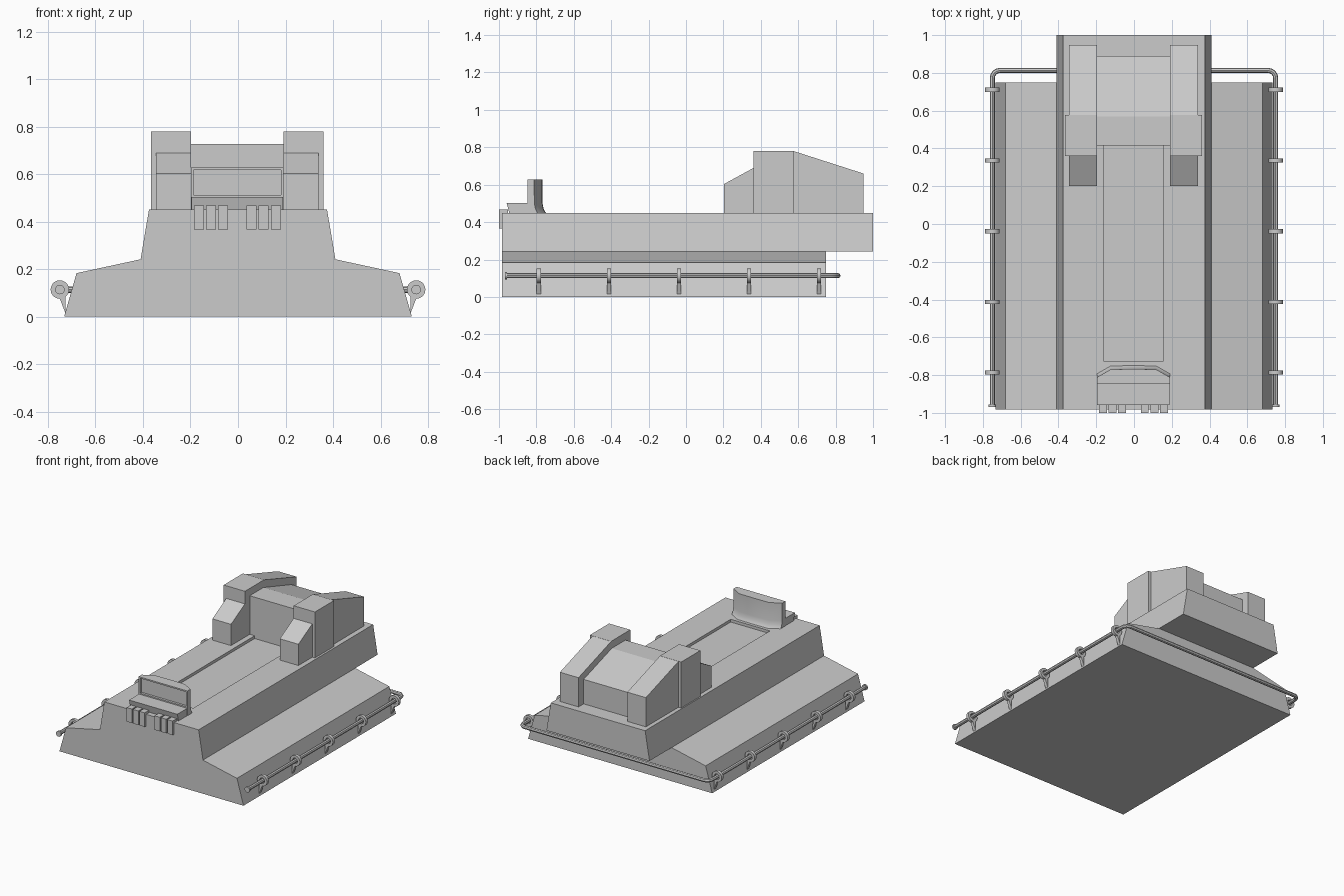
import bpy, bmesh, math
from mathutils import Vector

if "Cube" in bpy.data.objects:
    bpy.data.objects.remove(bpy.data.objects["Cube"])


def loft(name, loops):
    """Closed solid from a list of matching point loops."""
    bm = bmesh.new()
    rows = [[bm.verts.new(p) for p in loop] for loop in loops]
    n = len(rows[0])
    for a, b in zip(rows, rows[1:]):
        for i in range(n):
            j = (i + 1) % n
            bm.faces.new((a[i], a[j], b[j], b[i]))
    bm.faces.new(rows[0])
    bm.faces.new(rows[-1])
    return finish(name, bm)


def finish(name, bm):
    bmesh.ops.recalc_face_normals(bm, faces=bm.faces)
    me = bpy.data.meshes.new(name)
    bm.to_mesh(me)
    bm.free()
    ob = bpy.data.objects.new(name, me)
    bpy.context.collection.objects.link(ob)
    return ob


def prism_y(name, xz, y0, y1):
    return loft(name, [[(x, y, z) for x, z in xz] for y in (y0, y1)])


def prism_x(name, yz, x0, x1):
    return loft(name, [[(x, y, z) for y, z in yz] for x in (x0, x1)])


def box(name, x0, x1, y0, y1, z0, z1):
    return prism_x(name, [(y0, z0), (y1, z0), (y1, z1), (y0, z1)], x0, x1)


def activate(ob):
    bpy.ops.object.select_all(action='DESELECT')
    ob.select_set(True)
    bpy.context.view_layer.objects.active = ob


def cut(ob, cutter):
    cutter.hide_render = True
    m = ob.modifiers.new("cut", 'BOOLEAN')
    m.operation, m.solver, m.object = 'DIFFERENCE', 'EXACT', cutter
    activate(ob)
    bpy.ops.object.modifier_apply(modifier=m.name)
    bpy.data.objects.remove(cutter)


def smooth(ob, angle=42):
    activate(ob)
    bpy.ops.object.shade_smooth_by_angle(angle=math.radians(angle))


CX = -0.003  # superstructure sits a hair off centre

# Hull: wide lower skirt and longer upper deck with a sunken panel
prism_y("lower_hull", [(-.732, 0), (.732, 0), (.68, .183), (.407, .242),
                       (-.407, .242), (-.68, .183)], -.983, .748)
deck = prism_y("upper_deck", [(-.41, .242), (.41, .242), (.375, .45), (-.375, .45)], -.983, 1)
cut(deck, box("panel_cutter", -.158, .154, -.728, .45, .43, .5))

# Engine housing: centre block plus stepped blocks on each side
prism_x("engine_centre", [(.415, .42), (.415, .727), (.57, .727), (.89, .626), (.89, .42)],
        CX - .195, CX + .195)
for side, s in (("left", -1), ("right", 1)):
    def span(a, b):
        return sorted((CX + s * a, CX + s * b))
    prism_x(side + "_engine_block", [(.36, .44), (.36, .78), (.578, .78), (.578, .44)],
            *span(.194, .363))
    prism_x(side + "_engine_tail", [(.57, .44), (.57, .78), (.578, .779), (.948, .66), (.948, .44)],
            *span(.194, .342))
    prism_x(side + "_engine_nose", [(.202, .44), (.202, .603), (.365, .692), (.365, .44)],
            *span(.194, .342))

# Control console and upright screen with a flared base
prism_x("console", [(-.944, .445), (-.959, .503), (-.83, .503), (-.83, .445)],
        CX - .192, CX + .192)


def screen_loop(z, o):
    return [(CX + x, y, z) for x, y in (
        (-.194, -.847), (.194, -.847), (.194, -.812 + o), (.12, -.77 + o),
        (0, -.768 + o), (-.12, -.77 + o), (-.194, -.812 + o))]


screen = loft("screen", [screen_loop(z, o) for z, o in
                         ((.445, .022), (.458, .013), (.475, .006), (.5, .001), (.628, 0))])
cut(screen, box("screen_cutter", CX - .184, CX + .184, -.9, -.83, .512, .618))
smooth(screen)

# Row of teeth hooked over the front edge
for s in (-1, 1):
    for k, x in enumerate((.06, .111, .162)):
        x = CX + s * x
        box(f"front_tooth_{'left' if s < 0 else 'right'}_{k}",
            x - .021, x + .021, -1, -.952, .366, .467)

# Handrail running down both sides and around the back
RX, RZ, RY, RC = .75, .114, .813, .04
half = [(RX, -.96), (RX, RY - RC)]
half += [(RX - RC + RC * math.cos(a), RY - RC + RC * math.sin(a))
         for a in (math.pi / 8 * i for i in range(1, 5))]
path = half + [(-x, y) for x, y in reversed(half)]
cu = bpy.data.curves.new("handrail_path", 'CURVE')
cu.dimensions = '3D'
cu.bevel_depth, cu.bevel_resolution, cu.use_fill_caps = .0135, 2, True
sp = cu.splines.new('POLY')
sp.points.add(len(path) - 1)
for p, (x, y) in zip(sp.points, path):
    p.co = (x, y, RZ, 1)
rail = bpy.data.objects.new("handrail", cu)
bpy.context.collection.objects.link(rail)
activate(rail)
bpy.ops.object.convert(target='MESH')
smooth(bpy.context.object)


def circle(cx, r, n=20):
    return [Vector((cx + r * math.cos(2 * math.pi * i / n), RZ + r * math.sin(2 * math.pi * i / n)))
            for i in range(n)]


# Rail end caps and ring brackets with a pointed tail along the hull side
for side, s in (("left", -1), ("right", 1)):
    cap = prism_y(side + "_rail_cap", circle(s * RX, .02), -.968, -.956)
    smooth(cap)
    for k in range(5):
        y = -.787 + k * .3745
        outer, inner = circle(s * RX, .039), circle(s * RX, .02)
        tail = Vector((s * .727, .015))
        i = min(range(20), key=lambda q: (outer[q] - tail).length)
        outer[i] = tail
        bm = bmesh.new()
        rings = [[bm.verts.new((p.x, yy, p.y)) for p in loop] for loop, yy in
                 ((outer, y - .011), (outer, y + .011), (inner, y + .011), (inner, y - .011))]
        for a in range(4):
            r0, r1 = rings[a], rings[(a + 1) % 4]
            for q in range(20):
                w = (q + 1) % 20
                bm.faces.new((r0[q], r0[w], r1[w], r1[q]))
        smooth(finish(f"{side}_rail_bracket_{k}", bm), 30)
